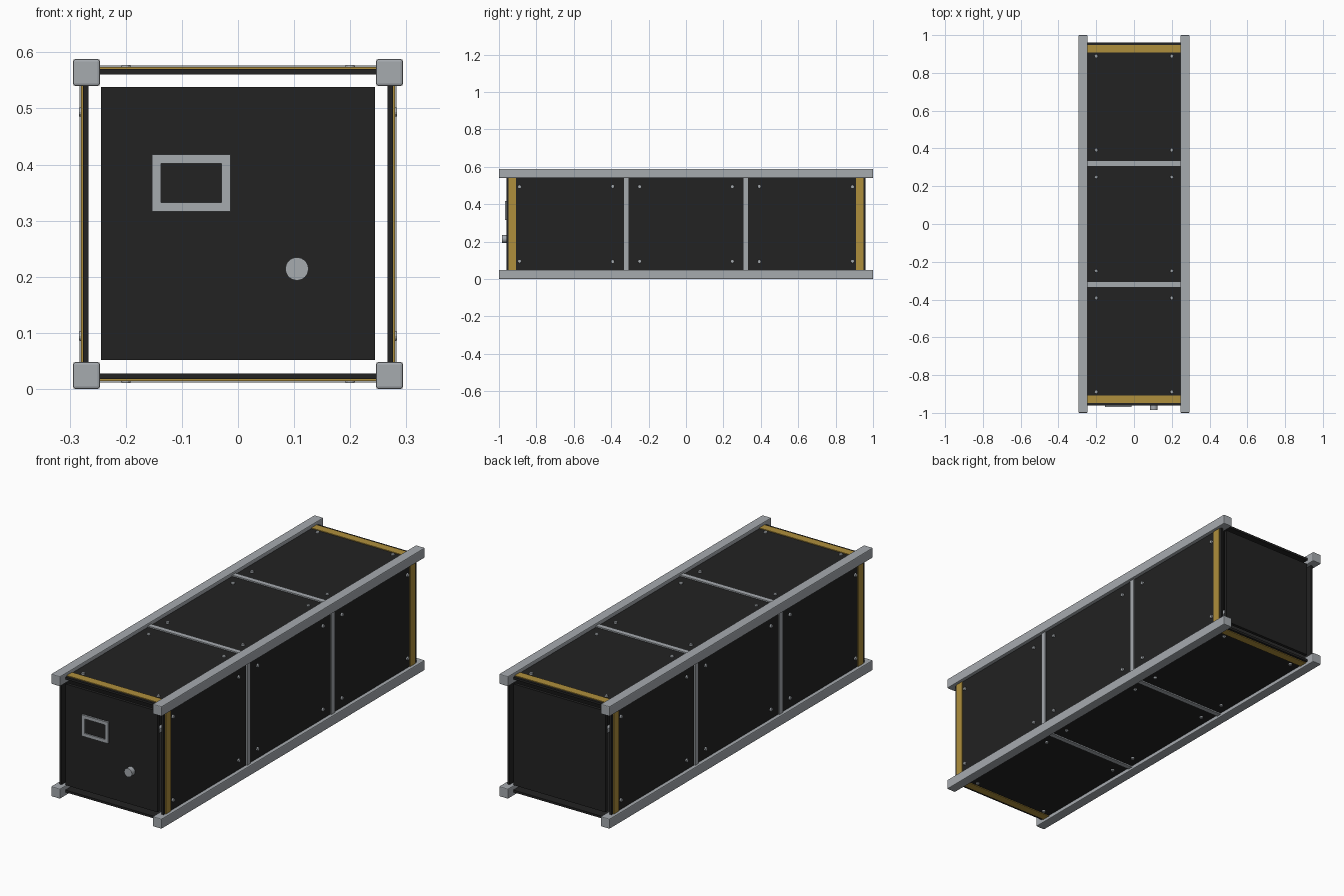
import bpy, bmesh, math
from mathutils import Matrix, Vector

if "Cube" in bpy.data.objects:
    bpy.data.objects.remove(bpy.data.objects["Cube"])

ZC = 0.294          # height of the long axis


def material(name, rgb):
    m = bpy.data.materials.new(name)
    m.diffuse_color = (*rgb, 1)
    m.use_nodes = True
    m.node_tree.nodes["Principled BSDF"].inputs["Base Color"].default_value = m.diffuse_color
    return m


GREY = material("aluminium grey", (0.38, 0.405, 0.43))
BLACK = material("panel black", (0.016, 0.016, 0.016))
GOLD = material("gold foil", (0.43, 0.275, 0.045))


def add_box(bm, lo, hi):
    size = [b - a for a, b in zip(lo, hi)]
    mid = [(a + b) / 2 for a, b in zip(lo, hi)]
    bmesh.ops.create_cube(bm, size=1, matrix=Matrix.Translation(mid) @ Matrix.Diagonal((*size, 1)))


def finish(name, bm, mat, bevel=0, matrix=None):
    mesh = bpy.data.meshes.new(name)
    bm.to_mesh(mesh)
    bm.free()
    mesh.materials.append(mat)
    ob = bpy.data.objects.new(name, mesh)
    bpy.context.collection.objects.link(ob)
    if matrix:
        ob.matrix_world = matrix
    if bevel:
        mod = ob.modifiers.new("bevel", "BEVEL")
        mod.width = bevel
        mod.segments = 2
    return ob


def box(name, lo, hi, mat, bevel=0, matrix=None):
    bm = bmesh.new()
    add_box(bm, lo, hi)
    return finish(name, bm, mat, bevel, matrix)


# Four long corner rails
for sx, side in ((-1, "left"), (1, "right")):
    for sz, level in ((-1, "lower"), (1, "upper")):
        c = Vector((sx * 0.27, 0, ZC + sz * 0.27))
        h = Vector((0.024, 1, 0.024))
        box(f"rail_{level}_{side}", c - h, c + h, GREY, 0.004)

# Four long sides, each modelled facing up and turned about the long axis
for i, side in enumerate(("top", "right", "bottom", "left")):
    M = Matrix.Translation((0, 0, ZC)) @ Matrix.Rotation(i * math.pi / 2, 4, 'Y')
    box(f"panel_{side}", (-0.247, -0.96, 0.266), (0.247, 0.96, 0.2765), BLACK, 0, M)
    # Gold bands near both ends
    bm = bmesh.new()
    for s in (-1, 1):
        add_box(bm, (-0.247, s * 0.928 - 0.02, 0.274), (0.247, s * 0.928 + 0.02, 0.280))
    finish(f"gold_bands_{side}", bm, GOLD, 0, M)
    # Cross ribs between the three bays
    bm = bmesh.new()
    for s in (-1, 1):
        add_box(bm, (-0.247, s * 0.32 - 0.0125, 0.270), (0.247, s * 0.32 + 0.0125, 0.2825))
    finish(f"ribs_{side}", bm, GREY, 0, M)
    # Screws at the corners of each bay
    bm = bmesh.new()
    for x in (-0.2, 0.2):
        for y in (-0.89, -0.392, -0.248, 0.248, 0.392, 0.89):
            bmesh.ops.create_cone(bm, cap_ends=True, segments=12, radius1=0.009, radius2=0.008,
                                  depth=0.008, matrix=Matrix.Translation((x, y, 0.279)))
    finish(f"screws_{side}", bm, GREY, 0, M)

# End plates
for s, name in ((-1, "front_plate"), (1, "back_plate")):
    y = sorted((s * 0.945, s * 0.96))
    box(name, (-0.244, y[0], ZC - 0.242), (0.244, y[1], ZC + 0.244), BLACK)

# Window frame and dark pane on the front plate
bm = bmesh.new()
add_box(bm, (-0.153, -0.969, 0.316), (-0.137, -0.958, 0.418))
add_box(bm, (-0.029, -0.969, 0.316), (-0.013, -0.958, 0.418))
add_box(bm, (-0.137, -0.969, 0.316), (-0.029, -0.958, 0.332))
add_box(bm, (-0.137, -0.969, 0.402), (-0.029, -0.958, 0.418))
finish("window_frame", bm, GREY)
box("window_pane", (-0.138, -0.963, 0.331), (-0.028, -0.958, 0.403), BLACK)

# Round knob on the front plate
bm = bmesh.new()
bmesh.ops.create_cone(bm, cap_ends=True, segments=32, radius1=0.0205, radius2=0.0205, depth=0.027,
                      matrix=Matrix.Translation((0.105, -0.9715, 0.214)) @ Matrix.Rotation(math.pi / 2, 4, 'X'))
knob = finish("knob", bm, GREY)
bpy.context.view_layer.objects.active = knob
knob.select_set(True)
bpy.ops.object.shade_smooth_by_angle(angle=math.radians(30))
